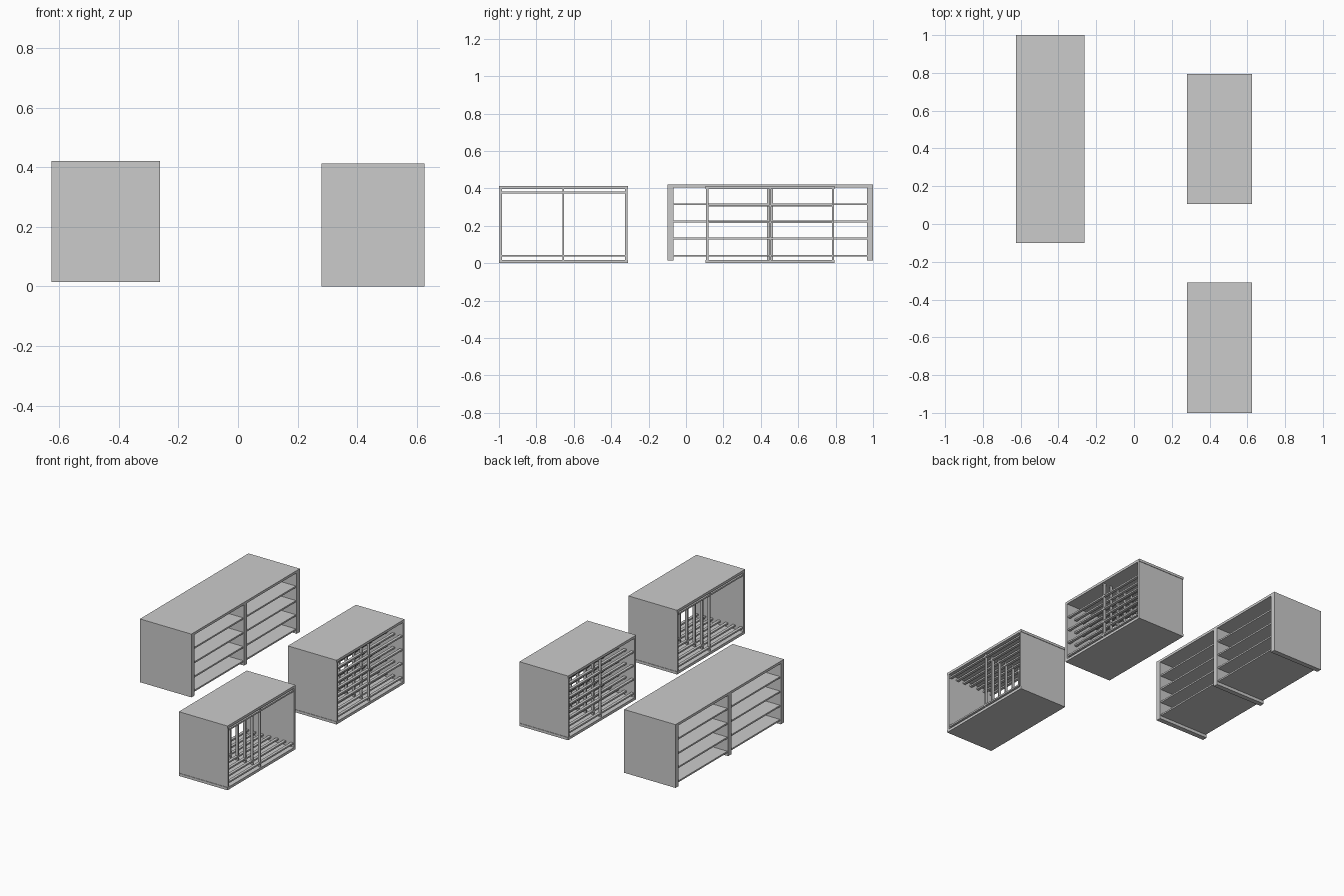
import bpy, bmesh

if "Cube" in bpy.data.objects:
    bpy.data.objects.remove(bpy.data.objects["Cube"])


def make(name, boxes):
    """One object from a list of (x0, x1, y0, y1, z0, z1) boards."""
    bm = bmesh.new()
    for x0, x1, y0, y1, z0, z1 in boxes:
        verts = bmesh.ops.create_cube(bm, size=1)["verts"]
        bmesh.ops.scale(bm, vec=(x1 - x0, y1 - y0, z1 - z0), verts=verts)
        bmesh.ops.translate(bm, vec=((x0 + x1) / 2, (y0 + y1) / 2, (z0 + z1) / 2), verts=verts)
    mesh = bpy.data.meshes.new(name)
    bm.to_mesh(mesh)
    bm.free()
    obj = bpy.data.objects.new(name, mesh)
    bpy.context.collection.objects.link(obj)
    return obj


# Long open shelf unit on the left
X0, X1, Y0, Y1 = -0.626, -0.261, -0.1, 1.0
T = 0.032
MID = (Y0 + Y1) / 2
make("shelf_unit_top", [(X0, X1, Y0, Y1, 0.405, 0.421)])
make("shelf_unit_uprights", [(X0, X1, y, y + T, 0.015, 0.405)
                             for y in (Y0, MID - T / 2, Y1 - T)])
make("shelf_unit_shelves", [(X0 + 0.006, X1 - 0.006, a, b, z - 0.005, z + 0.005)
                            for z in (0.04, 0.131, 0.222, 0.315)
                            for a, b in ((Y0 + T, MID - T / 2), (MID + T / 2, Y1 - T))])


def slatted_rack(name, y0, y1, levels):
    """Box open on both x sides, with slatted shelves and a slatted divider."""
    x0, x1, wall, lip, n = 0.28, 0.626, 0.012, 0.003, 7
    width = 0.018
    mid = (y0 + y1) / 2
    step = (x1 - x0 - 0.012 - width) / (n - 1)
    xs = [x0 + 0.006 + i * step for i in range(n)]
    make(name + "_top", [(x0, x1, y0, y1, 0.396, 0.412)])
    make(name + "_bottom", [(x0, x1, y0, y1, 0, 0.017)])
    # side walls sit slightly inside the top and bottom boards
    make(name + "_walls", [(x0, x1, y, y + wall, 0.017, 0.396)
                           for y in (y0 + lip, y1 - lip - wall)])
    # shelf slats run the full length
    make(name + "_slats", [(x, x + width, y0 + lip + wall, y1 - lip - wall, z - 0.005, z + 0.005)
                           for z in levels for x in xs])
    # upright slats of the middle divider
    make(name + "_divider", [(x, x + width, mid - 0.004, mid + 0.004, 0.017, 0.396)
                             for x in xs])


slatted_rack("tall_rack", -1.0, -0.31, (0.04, 0.377))
slatted_rack("tiered_rack", 0.105, 0.795, (0.04, 0.131, 0.219, 0.307))
